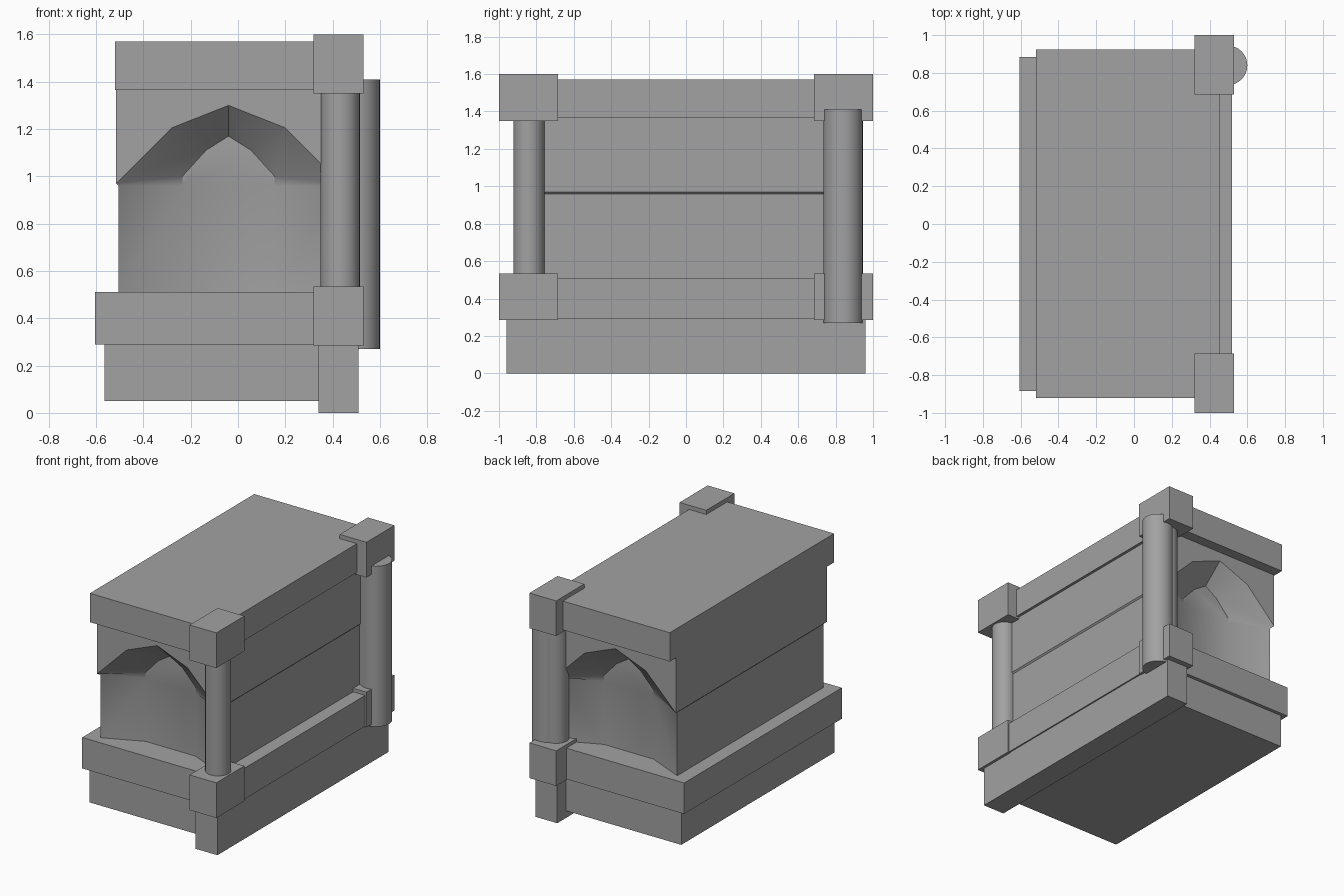
import bpy, bmesh, math

old = bpy.data.objects.get("Cube")
if old:
    bpy.data.objects.remove(old, do_unlink=True)

# Single stone colour
STONE = (0.36, 0.36, 0.36, 1)
stone = bpy.data.materials.new("grey_stone")
stone.use_nodes = True
stone.diffuse_color = STONE
bsdf = next(n for n in stone.node_tree.nodes if n.type == "BSDF_PRINCIPLED")
bsdf.inputs["Base Color"].default_value = STONE


def finish(bm, name, smooth=False):
    bmesh.ops.recalc_face_normals(bm, faces=bm.faces)
    mesh = bpy.data.meshes.new(name)
    bm.to_mesh(mesh)
    bm.free()
    mesh.materials.append(stone)
    ob = bpy.data.objects.new(name, mesh)
    bpy.context.collection.objects.link(ob)
    if smooth:
        bpy.ops.object.select_all(action="DESELECT")
        ob.select_set(True)
        bpy.context.view_layer.objects.active = ob
        bpy.ops.object.shade_smooth_by_angle(angle=math.radians(30))
    return ob


def box(name, xs, ys, zs):
    bm = bmesh.new()
    bmesh.ops.create_cube(bm, size=1)
    for v in bm.verts:
        v.co = [r[0] if c < 0 else r[1] for c, r in zip(v.co, (xs, ys, zs))]
    return finish(bm, name)


def column(name, x, y, radius, z0, z1):
    bm = bmesh.new()
    bmesh.ops.create_cone(bm, cap_ends=True, segments=32, radius1=radius,
                          radius2=radius, depth=z1 - z0)
    bmesh.ops.translate(bm, verts=bm.verts, vec=(x, y, (z0 + z1) / 2))
    return finish(bm, name, smooth=True)


# Base, moulding ledge and top slab
box("base", (-0.565, 0.40), (-0.86, 0.86), (0.05, 0.29))
box("plinth_beam", (0.34, 0.51), (-0.96, 0.96), (0, 0.29))
box("ledge", (-0.605, 0.52), (-0.885, 0.885), (0.29, 0.51))
box("top_slab", (-0.52, 0.455), (-0.92, 0.925), (1.365, 1.57))

# Corner blocks and slim columns at both ends
for end, s in (("front", -1), ("back", 1)):
    ys = sorted((s * 0.685, s))
    box(end + "_lower_block", (0.32, 0.53), ys, (0.285, 0.535))
    box(end + "_upper_block", (0.32, 0.53), ys, (1.35, 1.6))
    column(end + "_column", 0.432, s * 0.84, 0.083, 0.5, 1.38)

# Thick half-engaged column at the back
column("back_thick_column", 0.495, 0.84, 0.105, 0.27, 1.41)

# Body with a splayed arched niche at each end: half outlines (x, depth, z)
CX, TOP = -0.04, 1.37
outer_half = [(0.465, 0.82, 0.5), (0.465, 0.82, 0.96), (0.475, 0.85, 0.97),
              (0.24, 0.85, 1.205), (0, 0.85, 1.3)]
inner_half = [(0.195, 0.7, 0.5), (0.195, 0.7, 0.96), (0.195, 0.7, 1.0),
              (0.095, 0.7, 1.11), (0, 0.7, 1.17)]


def arch(bm, half, s):
    full = [(-x, y, z) for x, y, z in half] + half[-2::-1]
    return [bm.verts.new((CX + x, s * y, z)) for x, y, z in full]


bm = bmesh.new()
ends = []
for s in (-1, 1):
    outer, inner = arch(bm, outer_half, s), arch(bm, inner_half, s)
    tops = [bm.verts.new((CX + x, s * 0.85, TOP)) for x in (-0.475, 0.475)]
    for i in range(len(outer) - 1):
        bm.faces.new((outer[i], outer[i + 1], inner[i + 1], inner[i]))
    bm.faces.new(inner)
    bm.faces.new(outer[2:7] + [tops[1], tops[0]])
    ends.append((outer, inner, tops))

# Long walls, roof and floor joining the two ends
(fo, fi, ft), (bo, bi, bt) = ends
for f, b in ((fo[:3] + [ft[0]], bo[:3] + [bt[0]]),
             (fo[:5:-1] + [ft[1]], bo[:5:-1] + [bt[1]])):
    for i in range(3):
        bm.faces.new((f[i], f[i + 1], b[i + 1], b[i]))
bm.faces.new((ft[0], ft[1], bt[1], bt[0]))
bm.faces.new((fo[0], fi[0], fi[-1], fo[-1], bo[-1], bi[-1], bi[0], bo[0]))
finish(bm, "niche_body", smooth=True)
